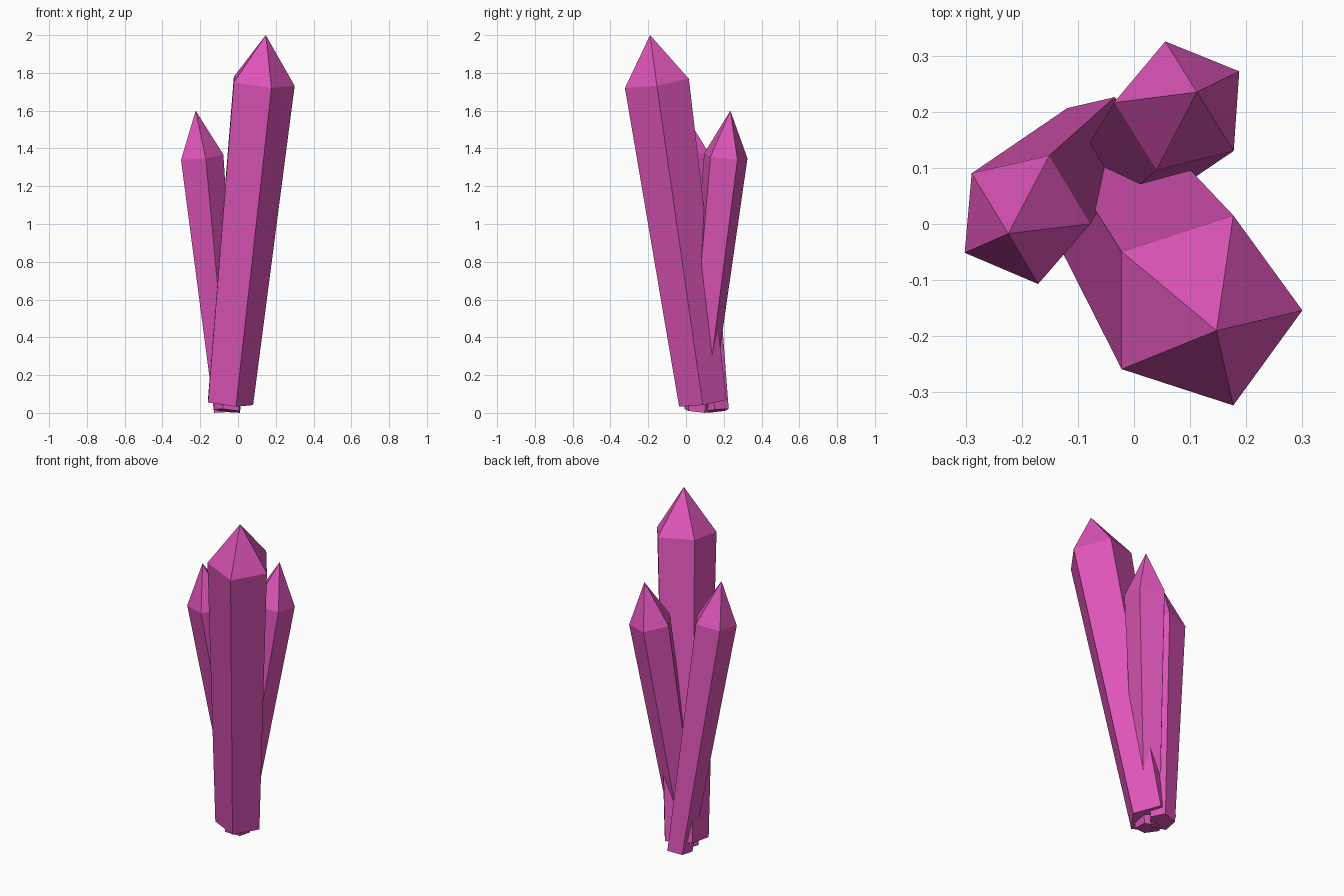
import bpy, bmesh
from math import cos, sin, radians
from mathutils import Vector

if "Cube" in bpy.data.objects:
    bpy.data.objects.remove(bpy.data.objects["Cube"])

SIDES = 5

pink = bpy.data.materials.new("pink_crystal")
pink.diffuse_color = (0.73, 0.09, 0.48, 1)
pink.use_nodes = True
pink.node_tree.nodes["Principled BSDF"].inputs["Base Color"].default_value = pink.diffuse_color


def crystal(name, base, shoulder, tip, r_base, r_shoulder, phase):
    """Leaning five-sided shaft that widens upward and ends in a point."""
    base, shoulder, tip = Vector(base), Vector(shoulder), Vector(tip)
    axis = shoulder - base
    bm = bmesh.new()

    def ring(centre, radius):
        verts = []
        for i in range(SIDES):
            a = radians(phase + 360 * i / SIDES)
            dx, dy = radius * cos(a), radius * sin(a)
            dz = -(axis.x * dx + axis.y * dy) / axis.z  # square to the axis
            verts.append(bm.verts.new(centre + Vector((dx, dy, dz))))
        return verts

    low, high = ring(base, r_base), ring(shoulder, r_shoulder)
    point = bm.verts.new(tip)
    bm.faces.new(low[::-1])
    for i in range(SIDES):
        j = (i + 1) % SIDES
        bm.faces.new((low[i], low[j], high[j], high[i]))
        bm.faces.new((high[i], high[j], point))

    mesh = bpy.data.meshes.new(name)
    bm.to_mesh(mesh)
    bm.free()
    mesh.materials.append(pink)
    bpy.context.collection.objects.link(bpy.data.objects.new(name, mesh))


# Tall front crystal
crystal("tall_crystal", (-0.052, 0.089, 0.055), (0.122, -0.154, 1.75),
        (0.147, -0.19, 2.0), 0.132, 0.178, 0)
# Two shorter crystals leaning left and back
crystal("left_crystal", (-0.063, 0.158, 0.011), (-0.198, 0.011, 1.357),
        (-0.224, -0.017, 1.60), 0.074, 0.121, -5)
crystal("back_crystal", (-0.053, 0.06, 0.011), (0.085, 0.208, 1.357),
        (0.112, 0.235, 1.60), 0.074, 0.121, 32)
